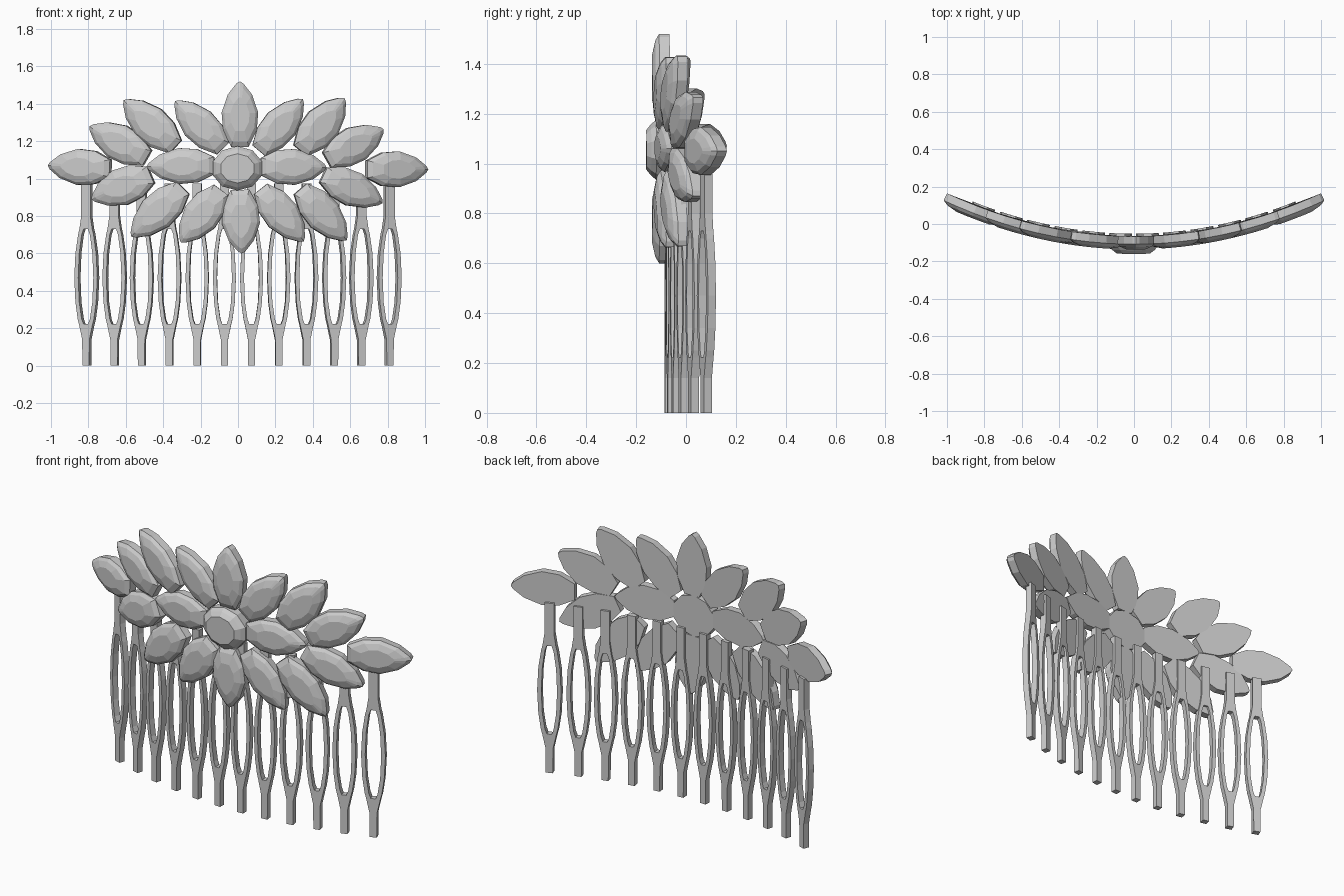
import bpy, bmesh, math
from mathutils import Vector

if "Cube" in bpy.data.objects:
    bpy.data.objects.remove(bpy.data.objects["Cube"])


def bend(x, d, z):
    """Wrap a flat point onto the curved comb; d is the distance in front of the back face."""
    k = 0.23
    n = Vector((2 * k * x, -1, 0)).normalized()
    return Vector((x, -0.066 + k * x * x, z)) + n * d


def finish(bm, name):
    for v in bm.verts:
        v.co = bend(v.co.x, v.co.y, v.co.z)
    bmesh.ops.recalc_face_normals(bm, faces=bm.faces)
    me = bpy.data.meshes.new(name)
    bm.to_mesh(me)
    bm.free()
    ob = bpy.data.objects.new(name, me)
    bpy.context.collection.objects.link(ob)
    return ob


def cut_stone(name, outline, place, rings):
    """Faceted stone: stacked, shrinking copies of an outline, capped at both ends."""
    bm = bmesh.new()
    loops = []
    for s, d in rings:
        loop = []
        for u, v in outline:
            x, z = place(u * s, v * s)
            loop.append(bm.verts.new((x, d, z)))
        loops.append(loop)
    n = len(outline)
    for a, b in zip(loops, loops[1:]):
        for i in range(n):
            j = (i + 1) % n
            bm.faces.new((a[i], a[j], b[j], b[i]))
    bm.faces.new(loops[0])
    bm.faces.new(loops[-1])
    return finish(bm, name)


# Petals: inner end x, z, tip x, z, half width
petals = [
    (0.01, 1.17, 0.01, 1.52, 0.096),
    (-0.08, 1.16, -0.33, 1.415, 0.092), (0.11, 1.15, 0.34, 1.425, 0.092),
    (-0.33, 1.17, -0.60, 1.42, 0.096), (0.33, 1.15, 0.56, 1.43, 0.096),
    (-0.48, 1.11, -0.78, 1.28, 0.096), (0.47, 1.10, 0.765, 1.265, 0.096),
    (-0.675, 1.055, -1.0, 1.07, 0.096), (0.68, 1.05, 1.0, 1.05, 0.096),
    (-0.46, 1.02, -0.77, 0.89, 0.099), (0.45, 1.02, 0.76, 0.87, 0.093),
    (-0.29, 0.95, -0.56, 0.69, 0.096), (0.33, 0.945, 0.57, 0.67, 0.093),
    (-0.09, 0.94, -0.30, 0.66, 0.096), (0.12, 0.945, 0.345, 0.665, 0.093),
    (0.01, 0.94, 0.02, 0.60, 0.1),
    (-0.125, 1.07, -0.48, 1.065, 0.096), (0.12, 1.065, 0.465, 1.06, 0.096),
]
half = [(-1, 0.48), (-0.5, 0.92), (0.05, 1.0), (0.6, 0.66), (0.93, 0.2)]
petal_outline = [(u, -v) for u, v in half] + [(1.0, 0)] + half[::-1]
for i, (x0, z0, x1, z1, w) in enumerate(petals):
    c = Vector(((x0 + x1) / 2, (z0 + z1) / 2))
    a = Vector((x1 - x0, z1 - z0)) / 2
    p = Vector((-a.y, a.x)).normalized() * w
    cut_stone(f"petal_{i + 1}", petal_outline,
              lambda u, v: c + a * u + p * v,
              [(1, 0), (1, 0.042), (0.85, 0.057), (0.52, 0.07)])

# Round centre stone
round_outline = [(math.cos(t), math.sin(t))
                 for t in (math.tau * (i + 0.5) / 10 for i in range(10))]
cut_stone("centre_stone", round_outline,
          lambda u, v: (-0.003 + 0.135 * u, 1.055 + 0.119 * v),
          [(1, 0), (1, 0.055), (0.86, 0.075), (0.66, 0.094)])

# Comb teeth: height, outer half width, slot half width
tooth_profile = [
    (0, 0.018, 0), (0.14, 0.019, 0), (0.222, 0.036, 0.012), (0.25, 0.043, 0.022),
    (0.34, 0.055, 0.035), (0.47, 0.061, 0.04), (0.6, 0.055, 0.035),
    (0.70, 0.041, 0.022), (0.73, 0.034, 0.012), (0.80, 0.024, 0), (0.975, 0.024, 0),
]


def tooth(name, cx):
    bm = bmesh.new()
    rows = []
    for z, w, s in tooth_profile:
        xs = (-w, -s, s, w) if s else (-w, w)
        rows.append([bm.verts.new((cx + x, -0.014, z)) for x in xs])
    for a, b in zip(rows, rows[1:]):
        if len(a) == len(b) == 4:
            bm.faces.new((a[0], a[1], b[1], b[0]))
            bm.faces.new((a[2], a[3], b[3], b[2]))
        else:
            bm.faces.new(a + b[::-1])
    new = bmesh.ops.extrude_face_region(bm, geom=bm.faces[:], use_keep_orig=True)["geom"]
    for v in new:
        if isinstance(v, bmesh.types.BMVert):
            v.co.y = 0.02
    finish(bm, name)


for i, x in enumerate((0.072, 0.217, 0.365, 0.513, 0.658, 0.807)):
    tooth(f"tooth_right_{i + 1}", x)
    tooth(f"tooth_left_{i + 1}", -x)
